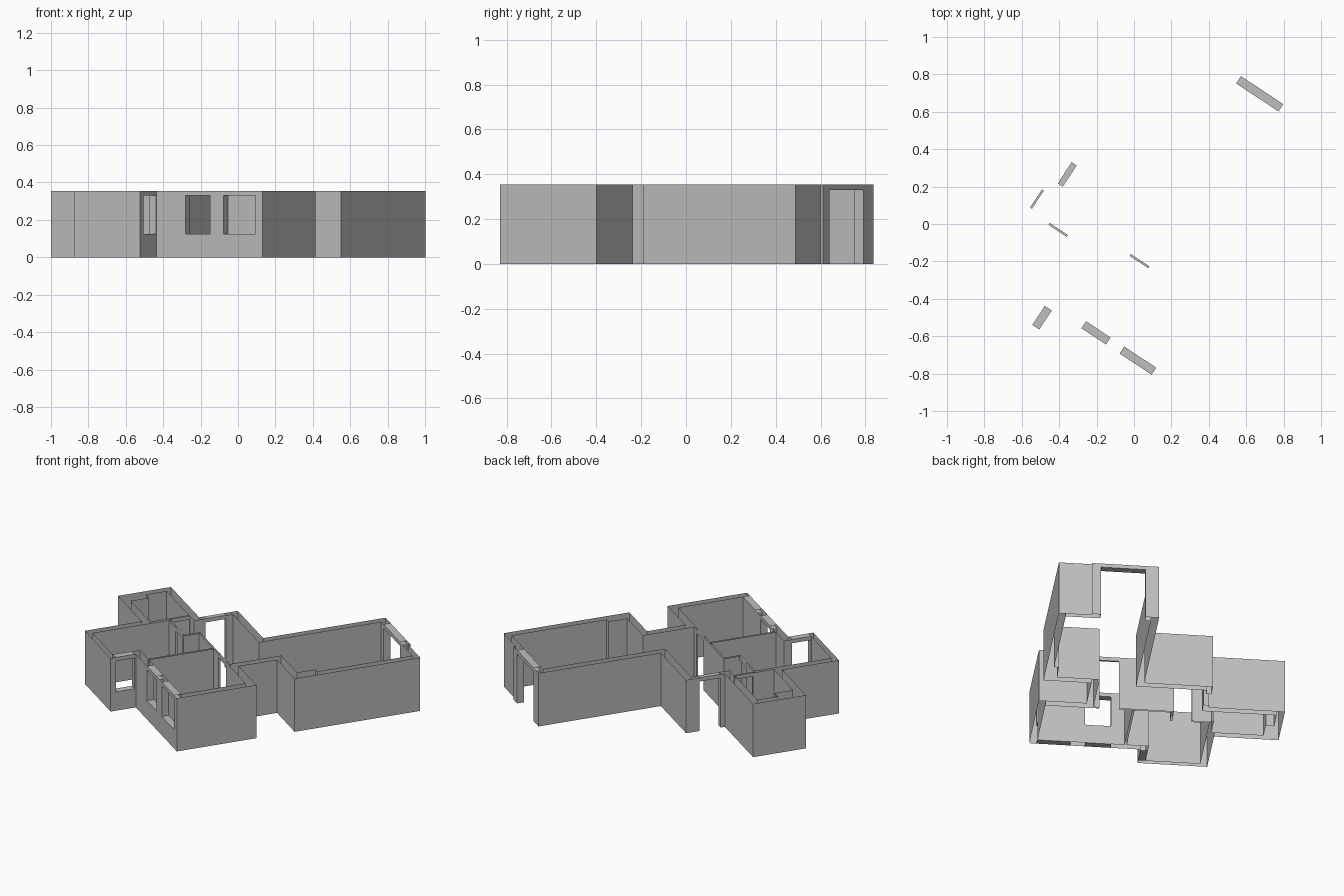
import bpy, bmesh
from math import radians
from mathutils import Matrix

if "Cube" in bpy.data.objects:
    bpy.data.objects.remove(bpy.data.objects["Cube"], do_unlink=True)

H = 0.355      # wall height
HEAD = 0.33    # underside of lintels
SILL = 0.125   # window sill height
TURN = Matrix.Rotation(radians(-33.5), 4, 'Z')   # the plan is drawn square, then turned

plaster = bpy.data.materials.new("grey_plaster")
plaster.use_nodes = True
GREY = (0.52, 0.52, 0.52, 1)
plaster.diffuse_color = GREY
plaster.node_tree.nodes["Principled BSDF"].inputs["Base Color"].default_value = GREY

# openings: name -> (x0, x1, y0, y1, bottom, axis along which the wall runs)
OPENINGS = {
    "front_window_small": (0.073, 0.231, -0.62, -0.575, SILL, 0),
    "front_window_large": (0.318, 0.523, -0.62, -0.575, SILL, 0),
    "side_window": (-0.156, -0.111, -0.75, -0.628, SILL, 1),
    "terrace_door": (0.04, 0.312, 0.928, 0.975, 0, 0),
    "entry_door": (-0.46, -0.428, -0.044, 0.092, 0, 1),
    "bathroom_door": (-0.512, -0.50, -0.233, -0.117, 0, 1),
    "bedroom_door": (-0.379, -0.262, -0.256, -0.244, 0, 0),
    "front_room_door": (0.074, 0.194, -0.155, -0.143, 0, 0),
}

# wall skins as closed counter-clockwise plans
OUTER = [(0.566, -0.62), (0.566, -0.104), (0.275, -0.104), (0.275, 0.145),
         (0.566, 0.145), (0.566, 0.96), (0.365, 0.96), (0.365, 0.975),
         (-0.042, 0.975), (-0.042, 0.18), (-0.46, 0.18), (-0.46, -0.071),
         (-0.926, -0.071), (-0.926, -0.414), (-0.534, -0.414),
         (-0.534, -0.783), (-0.111, -0.783), (-0.111, -0.62)]
ROOMS = {
    "living_room_and_hall_walls": [
        (0.49, 0.19), (0.49, 0.31), (0.521, 0.31), (0.521, 0.928),
        (0.003, 0.928), (0.003, 0.135), (-0.428, 0.135), (-0.428, -0.116),
        (-0.50, -0.116), (-0.50, -0.244), (-0.26, -0.244), (-0.26, -0.143),
        (0.23, -0.143), (0.23, 0.19)],
    "front_room_walls": [
        (-0.009, -0.575), (0.521, -0.575), (0.521, -0.155), (-0.009, -0.155)],
    "bedroom_walls": [
        (-0.489, -0.752), (-0.156, -0.752), (-0.156, -0.575), (-0.021, -0.575),
        (-0.021, -0.155), (-0.248, -0.155), (-0.248, -0.256), (-0.489, -0.256)],
    "bathroom_walls": [
        (-0.881, -0.116), (-0.881, -0.25), (-0.83, -0.25), (-0.83, -0.369),
        (-0.512, -0.369), (-0.512, -0.116)],
}


def quad(bm, *pts):
    bm.faces.new([bm.verts.new(p) for p in pts])


def upright(bm, a, b, z0, z1):
    """Vertical face from plan point a to b."""
    if z1 - z0 > 1e-4 and max(abs(a[0] - b[0]), abs(a[1] - b[1])) > 1e-4:
        quad(bm, (*a, z0), (*b, z0), (*b, z1), (*a, z1))


def finish(bm, name):
    bmesh.ops.remove_doubles(bm, verts=bm.verts, dist=1e-4)
    bm.transform(TURN)
    mesh = bpy.data.meshes.new(name)
    bm.to_mesh(mesh)
    bm.free()
    mesh.materials.append(plaster)
    bpy.context.collection.objects.link(bpy.data.objects.new(name, mesh))


def skin(name, plan):
    """Wall surface along a plan, left open at each door and window."""
    bm = bmesh.new()
    for a, b in zip(plan, plan[1:] + plan[:1]):
        axis = 0 if abs(a[0] - b[0]) > abs(a[1] - b[1]) else 1
        level = a[1 - axis]
        lo, hi = sorted((a[axis], b[axis]))
        cuts = []
        for o in OPENINGS.values():
            spans = (o[0:2], o[2:4])
            along, across = spans[axis], spans[1 - axis]
            on_face = min(abs(level - across[0]), abs(level - across[1])) < 1e-3
            if o[5] == axis and on_face and along[0] > lo - 1e-3 and along[1] < hi + 1e-3:
                cuts.append((along[0], along[1], o[4]))
        forward = b[axis] > a[axis]

        def piece(s, e, z0, z1):
            s, e = (s, e) if forward else (e, s)
            p, q = ((s, level), (e, level)) if axis == 0 else ((level, s), (level, e))
            upright(bm, p, q, z0, z1)

        pos = lo
        for s, e, bottom in sorted(cuts):
            piece(pos, s, 0, H)
            piece(s, e, 0, bottom)
            piece(s, e, HEAD, H)
            pos = e
        piece(pos, hi, 0, H)
    finish(bm, name)


skin("outer_walls", OUTER)
for room, plan in ROOMS.items():
    skin(room, plan[::-1])

# reveals: jambs, lintel and sill surfaces of every opening
for name, (x0, x1, y0, y1, bottom, axis) in OPENINGS.items():
    bm = bmesh.new()

    def slab(z, up):
        ring = [(x0, y0, z), (x1, y0, z), (x1, y1, z), (x0, y1, z)]
        quad(bm, *(ring if up else ring[::-1]))

    slab(H, True)
    slab(HEAD, False)
    if bottom:
        slab(bottom, True)
        slab(0, False)
    if axis == 0:
        upright(bm, (x0, y0), (x0, y1), bottom, HEAD)
        upright(bm, (x1, y1), (x1, y0), bottom, HEAD)
    else:
        upright(bm, (x1, y0), (x0, y0), bottom, HEAD)
        upright(bm, (x0, y1), (x1, y1), bottom, HEAD)
    finish(bm, name + "_reveal")
